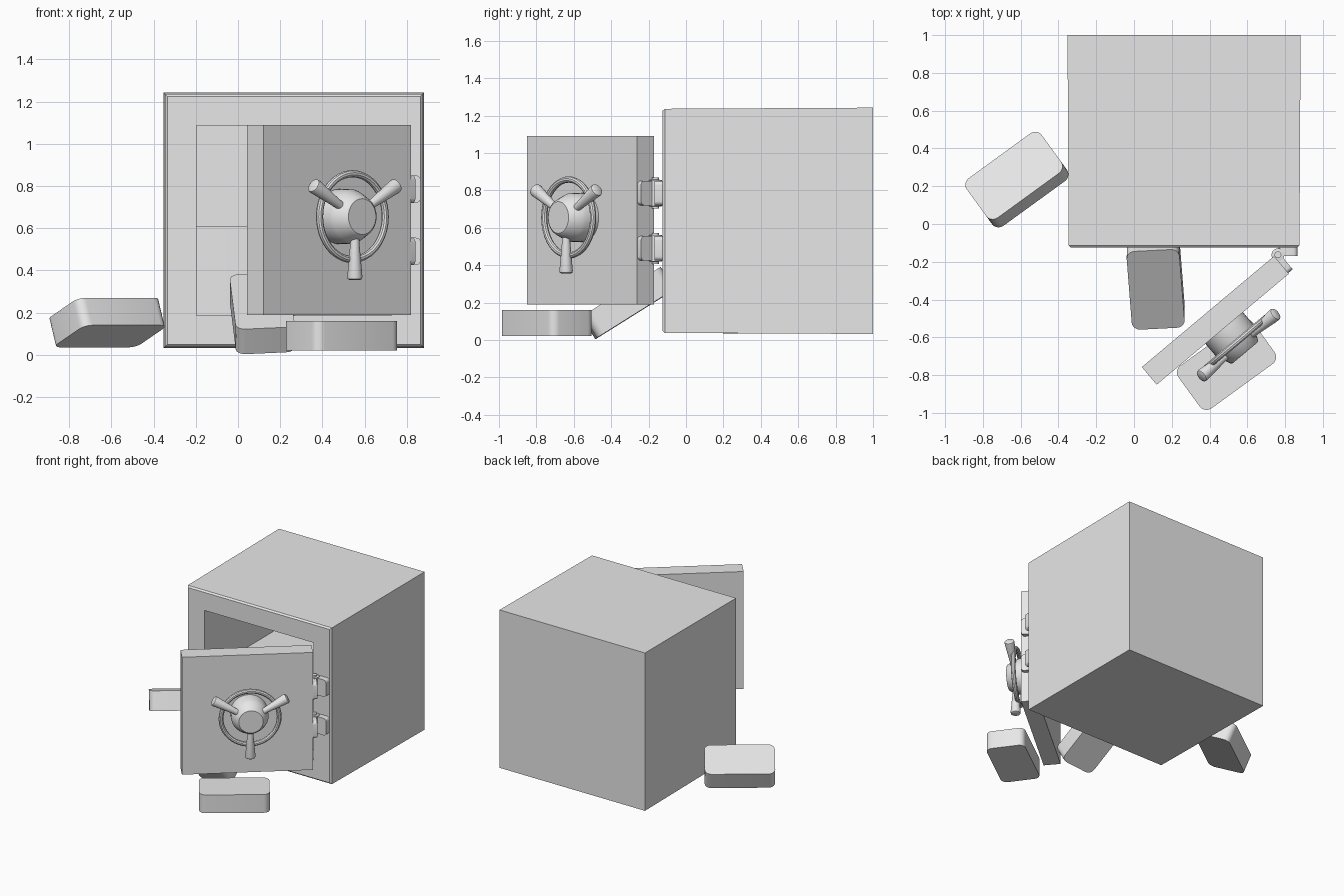
import bpy, bmesh
from math import radians, sin, cos, pi
from mathutils import Matrix, Vector, Euler

if "Cube" in bpy.data.objects:
    bpy.data.objects.remove(bpy.data.objects["Cube"])

grey = bpy.data.materials.new("plain light grey")
grey.use_nodes = True
grey.diffuse_color = (0.8, 0.8, 0.8, 1)
grey.node_tree.nodes["Principled BSDF"].inputs["Base Color"].default_value = (0.8, 0.8, 0.8, 1)


def finish(name, bm, matrix=Matrix(), smooth=True):
    """Turn a bmesh into a placed, shaded object."""
    bmesh.ops.recalc_face_normals(bm, faces=bm.faces)
    mesh = bpy.data.meshes.new(name)
    bm.to_mesh(mesh)
    bm.free()
    mesh.materials.append(grey)
    ob = bpy.data.objects.new(name, mesh)
    bpy.context.collection.objects.link(ob)
    ob.matrix_world = matrix
    if smooth:
        bpy.ops.object.select_all(action='DESELECT')
        ob.select_set(True)
        bpy.context.view_layer.objects.active = ob
        bpy.ops.object.shade_smooth_by_angle(angle=radians(35))
    return ob


def box(name, size, matrix, round_axis=None, radius=0.0):
    """Box whose edges along one axis may be rounded."""
    bm = bmesh.new()
    bmesh.ops.create_cube(bm, size=1)
    bmesh.ops.scale(bm, vec=size, verts=bm.verts)
    if round_axis is not None:
        edges = [e for e in bm.edges
                 if abs((e.verts[0].co - e.verts[1].co).normalized()[round_axis]) > 0.9]
        bmesh.ops.bevel(bm, geom=edges, offset=radius, segments=5,
                        profile=0.5, affect='EDGES')
    return finish(name, bm, matrix, round_axis is not None)


def turned(name, profile, matrix, sides=32):
    """Lathe (radius, height) points around local z, with capped ends."""
    bm = bmesh.new()
    rings = [[bm.verts.new((r * cos(2 * pi * i / sides), r * sin(2 * pi * i / sides), h))
              for i in range(sides)] for r, h in profile]
    for a, b in zip(rings, rings[1:]):
        for i in range(sides):
            j = (i + 1) % sides
            bm.faces.new((a[i], a[j], b[j], b[i]))
    bm.faces.new(rings[0])
    bm.faces.new(rings[-1])
    return finish(name, bm, matrix)


def place(location, degrees=(0, 0, 0)):
    rot = Euler([radians(d) for d in degrees]).to_matrix().to_4x4()
    return Matrix.Translation(location) @ rot


# Safe body: rectangular rings from the back, round the front lip, into the cavity
bm = bmesh.new()
rings = []
for hx, hz, y in [(0.617, 0.605, 1.0), (0.611, 0.599, -0.113), (0.6, 0.588, -0.125),
                  (0.462, 0.45, -0.125), (0.462, 0.45, 0.86)]:
    rings.append([bm.verts.new((0.265 + sx * hx, y, 0.637 + sz * hz))
                  for sx, sz in ((-1, -1), (1, -1), (1, 1), (-1, 1))])
for a, b in zip(rings, rings[1:]):
    for i in range(4):
        j = (i + 1) % 4
        bm.faces.new((a[i], a[j], b[j], b[i]))
bm.faces.new(rings[0])
bm.faces.new(rings[-1])
finish("safe_body", bm, smooth=False)

# Door, swung open; its frame has the origin at the centre of the outer face
door = place((0.47, -0.557, 0.64), (0, 0, 40))
box("door", (0.914, 0.122, 0.9), door @ Matrix.Translation((0, 0.061, 0)))

# Hinges
for label, z in (("upper", 0.785), ("lower", 0.49)):
    box(label + "_hinge_body_leaf", (0.1, 0.045, 0.13),
        place((0.815, -0.147, z)), 1, 0.022)
    box(label + "_hinge_door_leaf", (0.035, 0.11, 0.13),
        door @ Matrix.Translation((0.47, 0.06, z - 0.64)), 0, 0.022)
    turned(label + "_hinge_pin",
           [(0.018, -0.083), (0.018, -0.072), (0.034, -0.07), (0.034, 0.07),
            (0.018, 0.072), (0.018, 0.083)], place((0.762, -0.163, z)), 20)

# Wheel handle: hub, ring and three flared grips, axis pointing out of the door
axle = door @ place((0.01, 0, 0.015), (90, 0, 0))
turned("handle_hub", [(0.13, -0.01), (0.13, 0.085), (0.122, 0.105),
                      (0.095, 0.165), (0.085, 0.172)], axle)

bm = bmesh.new()
around, across = 48, 10
grid = [[bm.verts.new(((0.203 + 0.017 * cos(q)) * cos(p),
                       (0.203 + 0.017 * cos(q)) * sin(p), 0.1 + 0.017 * sin(q)))
         for q in [2 * pi * k / across for k in range(across)]]
        for p in [2 * pi * i / around for i in range(around)]]
for i in range(around):
    for k in range(across):
        a, b, m = grid[i], grid[(i + 1) % around], (k + 1) % across
        bm.faces.new((a[k], b[k], b[m], a[m]))
finish("handle_ring", bm, axle)

for n, angle in enumerate((30, 150, 270)):
    spoke = axle @ Matrix.Translation((0, 0, 0.118)) \
        @ Matrix.Rotation(radians(angle), 4, 'Z') @ Matrix.Rotation(radians(90), 4, 'Y')
    turned("handle_grip_%d" % (n + 1),
           [(0.02, 0.05), (0.022, 0.13), (0.036, 0.285), (0.034, 0.295), (0.026, 0.3)],
           spoke, 20)

# Loose bars: one flat, one tilted at the side, one leaning on the opening
BAR = (0.49, 0.28, 0.14)
for name, matrix in (
        ("flat_bar", place((0.49, -0.745, 0.09), (0, 0, 36))),
        ("tilted_bar", place((-0.62, 0.235, 0.153), (-22, 0, 36))),
        ("leaning_bar", place((0.115, -0.31, 0.197), (-3, -32, 94.5)))):
    box(name, BAR, matrix, 2, 0.045)

# Stacked bars filling the lower part of the cavity
for layer in range(3):
    for row in range(3):
        for column in range(2):
            box("stacked_bar", BAR,
                place((0.02 + 0.49 * column, 0.16 + 0.28 * row, 0.257 + 0.14 * layer)),
                2, 0.025)
